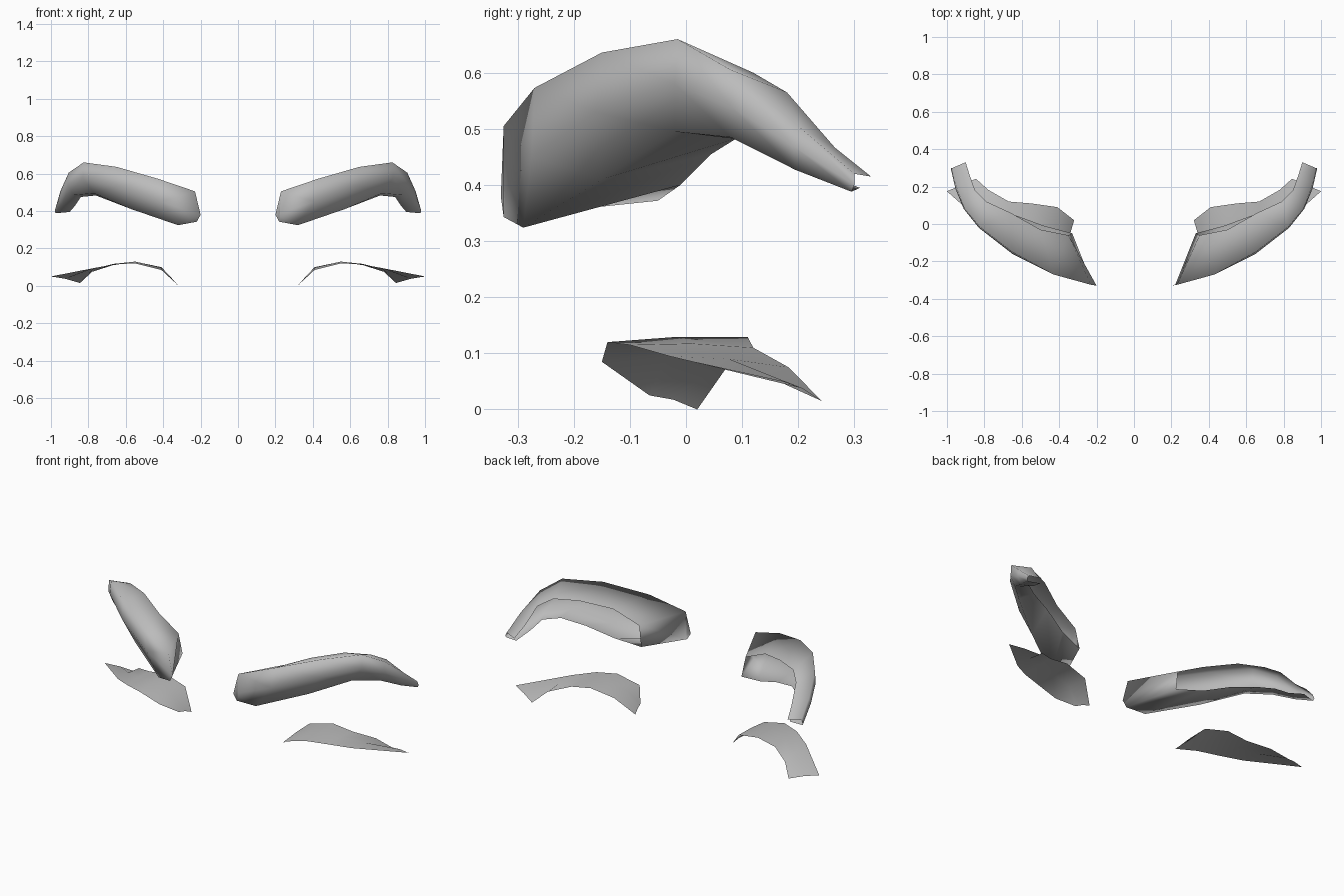
import bpy
import bmesh

default_cube = bpy.data.objects.get("Cube")
if default_cube:
    bpy.data.objects.remove(default_cube, do_unlink=True)


def make_material(name, colour):
    material = bpy.data.materials.new(name)
    material.use_nodes = True
    material.diffuse_color = colour
    shader = material.node_tree.nodes["Principled BSDF"]
    shader.inputs["Base Color"].default_value = colour
    return material


grey = make_material("plain grey", (0.5, 0.5, 0.5, 1))


def lofted_pair(name, rows, cap_start=False):
    """Skin a sheet across matching rows of points and mirror it to the other side."""
    bm = bmesh.new()
    grid = [[bm.verts.new(point) for point in row] for row in rows]
    for upper, lower in zip(grid, grid[1:]):
        for i in range(len(upper) - 1):
            bm.faces.new((upper[i], lower[i], lower[i + 1], upper[i + 1]))
    if cap_start:
        bm.faces.new([row[0] for row in reversed(grid)])
    for face in bm.faces:
        face.smooth = True
    mesh = bpy.data.meshes.new(name)
    bm.to_mesh(mesh)
    bm.free()
    mesh.materials.append(grey)
    obj = bpy.data.objects.new(name, mesh)
    bpy.context.collection.objects.link(obj)
    mirror = obj.modifiers.new("mirror to right side", 'MIRROR')
    mirror.use_axis[0] = True
    mirror.use_mirror_merge = False
    return obj


def midway(row_a, row_b, lift):
    """Row of points halfway between two rows, raised a little."""
    return [((a[0] + b[0]) / 2, (a[1] + b[1]) / 2, (a[2] + b[2]) / 2 + lift)
            for a, b in zip(row_a, row_b)]


# Brows: arched shells, open at the back, rows run from inner end to outer tip
brow_top_back = [(.35, -.06, .49), (.5, -.03, .56), (.66, .06, .6), (.79, .12, .6),
                 (.85, .18, .565), (.88, .265, .467), (.9, .33, .415)]
brow_ridge = [(.23, -.325, .505), (.43, -.27, .573), (.65, -.15, .636), (.825, -.015, .66),
              (.905, .08, .605), (.95, .2, .505), (.97, .3, .42)]
brow_front = [(.2, -.33, .38), (.41, -.275, .45), (.65, -.16, .53), (.83, -.02, .58),
              (.91, .08, .54), (.955, .19, .47), (.98, .3, .4)]
brow_under = [(.22, -.325, .343), (.32, -.29, .324), (.57, -.15, .41), (.77, -.02, .495),
              (.88, .08, .485), (.935, .195, .427), (.975, .295, .388)]
brow_low_back = [(.33, -.05, .372), (.48, -.01, .4), (.63, .045, .455), (.76, .09, .483),
                 (.84, .15, .475), (.87, .22, .43), (.9, .31, .395)]
lofted_pair("brows",
            [brow_top_back, brow_ridge, brow_front, brow_under, brow_low_back],
            cap_start=True)

# Lashes: thin curved sheets sweeping forward and out from the lid line
lid_edge = [(.32, .02, 0), (.41, .09, .1), (.55, .11, .129), (.67, .12, .11),
            (.78, .183, .075), (.845, .242, .015)]
lash_tips = [(.345, -.065, .025), (.41, -.15, .085), (.55, -.14, .12), (.66, -.1, .115),
             (.77, -.03, .095), (1, .175, .05)]
lofted_pair("lashes", [lash_tips, midway(lash_tips, lid_edge, .005), lid_edge])
